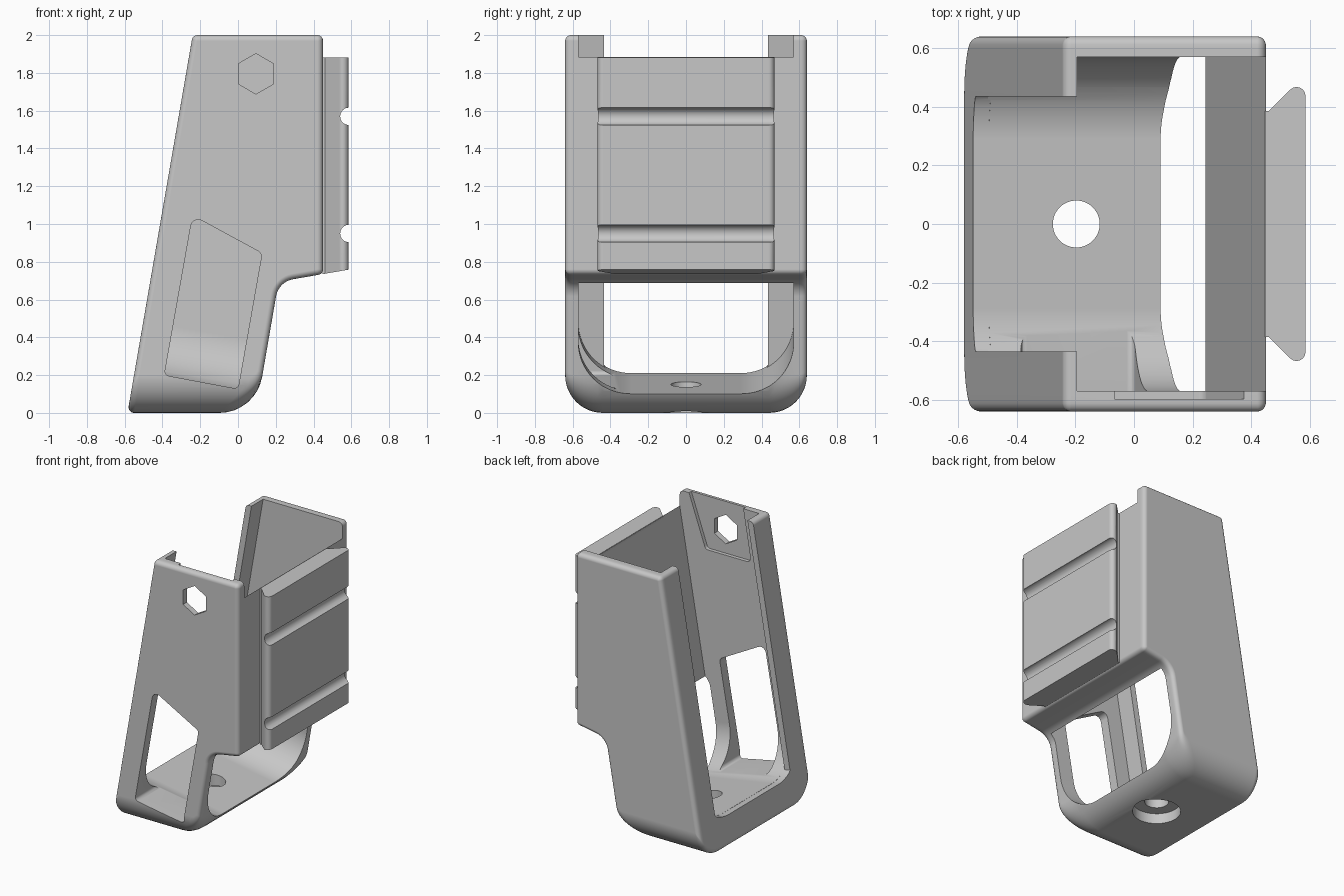
import bpy, bmesh, math
from mathutils import Vector

cube = bpy.data.objects.get("Cube")
if cube:
    bpy.data.objects.remove(cube, do_unlink=True)

GREY = (0.57, 0.57, 0.57, 1)
grey = bpy.data.materials.new("light grey")
grey.use_nodes = True
grey.diffuse_color = GREY
grey.node_tree.nodes["Principled BSDF"].inputs["Base Color"].default_value = GREY

LEAN = 0.1725                      # sideways lean of the body per unit of height
TILT = math.atan(LEAN)
C, S = math.cos(TILT), math.sin(TILT)


def rounded(pts, radii, n=6):
    """Round the corners of a 2D polygon, convex or concave."""
    pts = [Vector(p) for p in pts]
    out = []
    for i, (p, r) in enumerate(zip(pts, radii)):
        if r <= 0:
            out.append(p)
            continue
        a = (pts[i - 1] - p).normalized()
        b = (pts[(i + 1) % len(pts)] - p).normalized()
        half = a.angle(b) / 2
        t = r / math.tan(half)
        mid = p + (a + b).normalized() * r / math.sin(half)
        start, end = p + a * t - mid, p + b * t - mid
        sweep = math.pi - 2 * half
        for k in range(n + 1):
            f = k / n
            out.append(mid + (start * math.sin((1 - f) * sweep)
                              + end * math.sin(f * sweep)) / math.sin(sweep))
    return out


def loft(name, rings):
    """Closed solid through rings that all have the same point count."""
    bm = bmesh.new()
    loops = [[bm.verts.new(p) for p in ring] for ring in rings]
    for a, b in zip(loops, loops[1:]):
        for i in range(len(a)):
            j = (i + 1) % len(a)
            bm.faces.new((a[i], a[j], b[j], b[i]))
    bm.faces.new(loops[0])
    bm.faces.new(loops[-1])
    bmesh.ops.recalc_face_normals(bm, faces=bm.faces)
    mesh = bpy.data.meshes.new(name)
    bm.to_mesh(mesh)
    bm.free()
    mesh.materials.append(grey)
    obj = bpy.data.objects.new(name, mesh)
    bpy.context.scene.collection.objects.link(obj)
    return obj


def prism(name, pts, place, lo, hi):
    return loft(name, [[place(p[0], p[1], d) for p in pts] for d in (lo, hi)])


def along_y(x, z, d):
    return (x, d, z)


def along_z(x, y, d):
    return (x, y, d)


def leaning(y, w, u):
    """Section in y and leaning height, swept across the leaning body."""
    return (u * C + w * S, y, w * C - u * S)


def circle(x, y, r, n=48, turn=0):
    return [(x + r * math.cos(turn + math.tau * k / n),
             y + r * math.sin(turn + math.tau * k / n)) for k in range(n)]


def activate(obj):
    bpy.ops.object.select_all(action='DESELECT')
    obj.select_set(True)
    bpy.context.view_layer.objects.active = obj


def cut(obj, cutters):
    activate(obj)
    for cutter in cutters:
        cutter.hide_render = True
        mod = obj.modifiers.new("cut", 'BOOLEAN')
        mod.operation = 'DIFFERENCE'
        mod.solver = 'EXACT'
        mod.object = cutter
        bpy.ops.object.modifier_apply(modifier=mod.name)
        bpy.data.objects.remove(cutter, do_unlink=True)


def finish(obj):
    activate(obj)
    bpy.ops.object.shade_smooth_by_angle(angle=math.radians(32))
    mod = obj.modifiers.new("even shading", 'WEIGHTED_NORMAL')
    mod.keep_sharp = True


# Outer body: side profile lofted across y, with rounded lower edges and rims
def body_ring(y, turn):
    low = 0.2 - 0.2 * math.cos(turn)
    rim = max(0, abs(y) - 0.61)
    e = 0.03 - math.sqrt(max(0, 0.03 ** 2 - rim ** 2))
    left, right, under = -0.585 + e, 0.095 - e, 0.735 - 0.45 * LEAN + e
    zc = (under + LEAN * right) / (1 - LEAN ** 2)
    side, top = 0.45 - e, 2 - e
    corners = [(left + LEAN * low, low), (right + LEAN * low, low),
               (right + LEAN * zc, zc), (side, under + LEAN * side),
               (side, top), (left + LEAN * top, top)]
    small = max(0.004, 0.03 - e)
    radii = [small, 0.2 * math.cos(turn) + 0.03, 0.11 + e, small, small, small]
    return [(p.x, y, p.y) for p in rounded(corners, radii, 8)]


turns = [math.radians(7.5 * k) for k in range(13)]
stations = [(-(0.44 + 0.2 * math.sin(t)), t) for t in reversed(turns)]
stations += [(-y, t) for y, t in reversed(stations)]
body = loft("holder_body", [body_ring(y, t) for y, t in stations])

# Leaning cavity with a rounded floor; it breaks out below and above the plate wall
FLOOR = 0.115
bowl = rounded([(-0.57, 2.6), (-0.57, FLOOR), (0.57, FLOOR), (0.57, 2.6)],
               [0, 0.28, 0.28, 0], 16)
cavity = prism("cavity_cutter", bowl, leaning, -0.54 * C, 0.125 * C)

# Open slot between the two flanges
slot_pts = [(max(-0.435, min(0.435, p.x)), p.y - 0.001) for p in bowl]
slot = prism("slot_cutter", slot_pts, leaning, -1, -0.53 * C)

# Window, hexagonal hole and its shallow inner pocket in the front wall
window = prism("window_cutter",
               rounded([(-0.39, 0.2), (0.0, 0.127), (0.127, 0.845), (-0.24, 1.045)],
                       [0.025, 0.025, 0.03, 0.04]), along_y, -0.8, -0.25)
hexagon = prism("hex_cutter", circle(0.095, 1.795, 0.107, 6, math.pi / 2),
                along_y, -0.8, -0.4)
pocket = prism("pocket_cutter",
               rounded([(-0.13, 1.62), (0.24, 1.62), (0.41, 2.1), (-0.05, 2.1)],
                       [0.03, 0.03, 0, 0]), along_y, -0.597, -0.5)

# Screw hole with a wider recess underneath
hole = prism("hole_cutter", circle(-0.197, 0, 0.08), along_z, -0.2, 0.4)
recess = prism("recess_cutter", circle(-0.197, 0, 0.16), along_z, -0.2, 0.075)

cut(body, [cavity, slot, window, pocket, hexagon, hole, recess])
finish(body)

# Dovetail mounting plate with a sloping underside and two cross grooves
dove = rounded([(0.447, -0.385), (0.46, -0.385), (0.585, -0.51),
                (0.585, 0.51), (0.46, 0.385), (0.447, 0.385)],
               [0, 0, 0.03, 0.03, 0, 0])
plate = loft("dovetail_plate", [
    [(p.x, p.y, 0.735 + LEAN * (p.x - 0.45)) for p in dove],
    [(p.x, p.y, 1.882) for p in dove]])
grooves = [prism("groove_cutter", circle(0.587, z, 0.046, 32), along_y, -0.8, 0.8)
           for z in (0.95, 1.57)]
cut(plate, grooves)
finish(plate)
